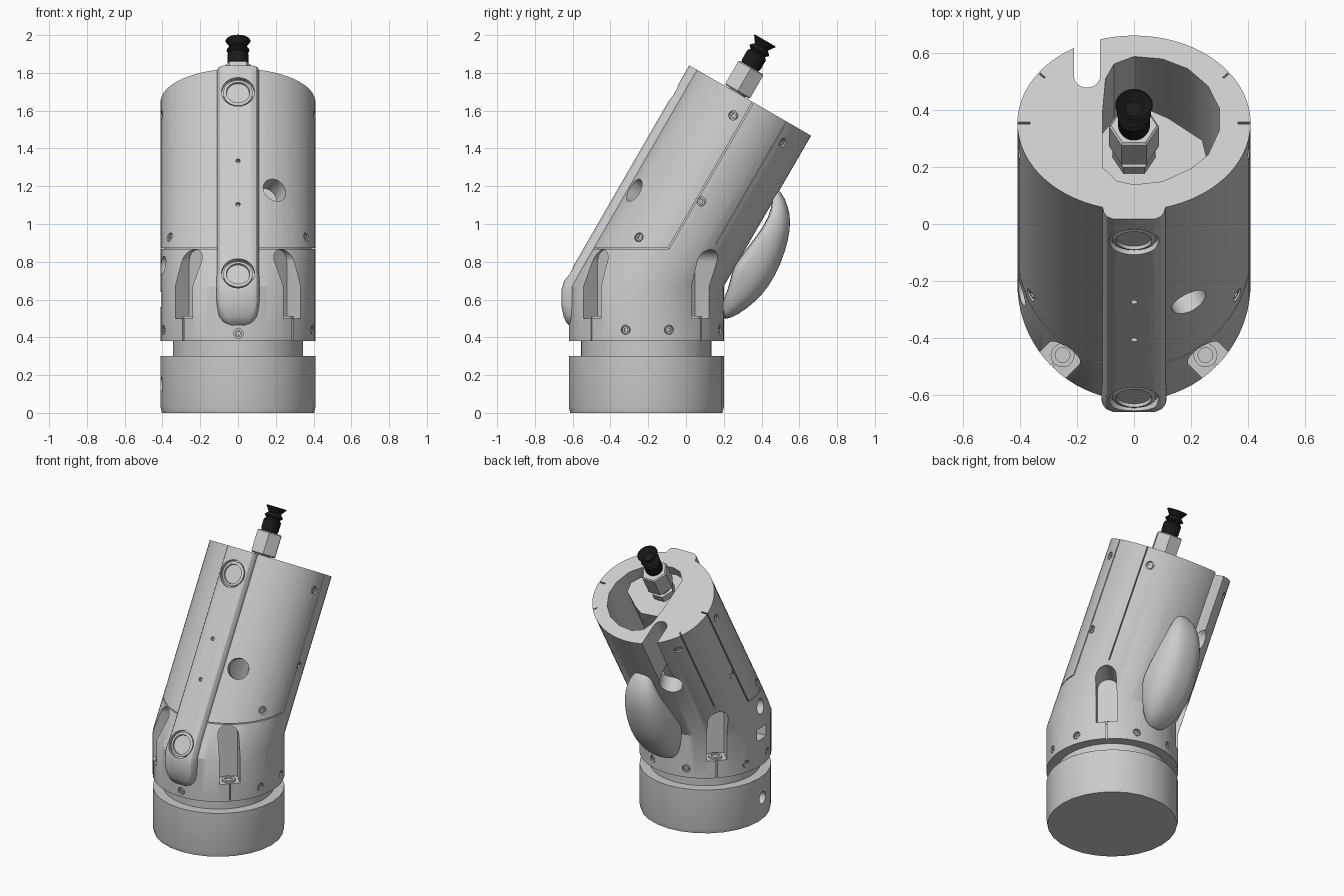
import bpy, bmesh, math
from mathutils import Vector as V, Matrix

if "Cube" in bpy.data.objects:
    bpy.data.objects.remove(bpy.data.objects["Cube"])

T30 = math.tan(math.radians(30))
YC = -0.21                      # axis of the upright base
R = 0.41
UP = V((0, 0, 1))


def frame(p, d, up=UP):
    z = V(d).normalized()
    x = up.cross(z).normalized()
    m = Matrix((x, z.cross(x), z)).transposed().to_4x4()
    m.translation = p
    return m


# Frame of the slanted top face: x across, y towards the back, z along the barrel
TOP = Matrix.Translation((0, 0.355, 1.645)) @ Matrix.Rotation(math.radians(-30), 4, 'X')


def loft(name, rings):
    bm = bmesh.new()
    vs = [[bm.verts.new(p) for p in r] for r in rings]
    n = len(rings[0])
    for a, b in zip(vs, vs[1:]):
        for i in range(n):
            j = (i + 1) % n
            bm.faces.new((a[i], a[j], b[j], b[i]))
    bm.faces.new(vs[0][::-1])
    bm.faces.new(vs[-1])
    bmesh.ops.recalc_face_normals(bm, faces=bm.faces)
    me = bpy.data.meshes.new(name)
    bm.to_mesh(me)
    bm.free()
    ob = bpy.data.objects.new(name, me)
    bpy.context.collection.objects.link(ob)
    return ob


def prism(name, m, pts, a, b):
    return loft(name, [[m @ V((x, y, h)) for x, y in pts] for h in (a, b)])


def lathe(name, m, profile, n=32):
    return loft(name, [[m @ V((r * math.cos(t), r * math.sin(t), h))
                for t in (2 * math.pi * i / n for i in range(n))] for r, h in profile])


def rod(name, m, r, a, b, n=24):
    return lathe(name, m, [(r, a), (r, b)], n)


def rect(x0, x1, y0, y1):
    return [(x0, y0), (x1, y0), (x1, y1), (x0, y1)]


def arc(cx, cy, r, a, b, n=12):
    return [(cx + r * math.cos(math.radians(a + (b - a) * i / n)),
             cy + r * math.sin(math.radians(a + (b - a) * i / n))) for i in range(n + 1)]


def cut(ob, cutters):
    bpy.context.view_layer.objects.active = ob
    for c in cutters:
        md = ob.modifiers.new("cut", 'BOOLEAN')
        md.operation, md.solver, md.object = 'DIFFERENCE', 'EXACT', c
        bpy.ops.object.modifier_apply(modifier=md.name)
        bpy.data.objects.remove(c)


def on_side(side, y, z):
    """Frame on the outer skin, looking straight out of it."""
    slope = T30 if z > 0.67 else 0
    dy = y - YC - max(0, z - 0.67) * T30
    x = side * math.sqrt(R * R - dy * dy)
    return frame((x, y, z), (x, dy, -dy * slope))


# Base drum and neck
base = lathe("base_drum", Matrix.Translation((0, YC, 0)),
             [(0.403, 0), (R, 0.03), (R, 0.30)], 28)
cut(base, [rod("c", on_side(-1, -0.25, 0.15), 0.04, -0.08, 0.05)])
rod("neck", Matrix.Translation((0, YC, 0)), 0.345, 0.29, 0.40, 48)

# Housing: upright collar continuing into the slanted barrel
ang = [2 * math.pi * i / 72 for i in range(72)]
low = [[V((R * math.cos(t), YC + R * math.sin(t), z)) for t in ang] for z in (0.38, 0.67)]
rim = [TOP @ V((R * math.cos(t), 0.355 * math.sin(t), 0)) for t in ang]
housing = loft("housing", low + [rim])

cuts = []
# Open cavity in the barrel, and the hose slot at the back left
cavity = [(-0.11, -0.18), (-0.06, -0.235), (0, -0.25), (0.1, -0.237), (0.2, -0.185), (0.26, -0.13),
          (0.3, -0.03), (0.3, 0.06), (0.26, 0.15), (0.19, 0.22), (0.1, 0.26), (0, 0.27),
          (-0.07, 0.24), (-0.1, 0.18), (-0.11, 0.05)]
cuts.append(prism("c", TOP, cavity, -0.8, 0.05))
cuts.append(prism("c", TOP, arc(-0.165, 0.19, 0.046, 180, 360) + [(-0.119, 0.5), (-0.211, 0.5)], -0.45, 0.05))
p = TOP @ V((-0.18, 0.32, -0.42))
cuts.append(rod("c", frame(p, (-0.4, 0.75, -0.43)), 0.075, -0.12, 0.1))
# Front window and the ports on the left side
cuts.append(rod("c", on_side(1, -0.276, 1.18), 0.066, -0.13, 0.08))
cuts.append(rod("c", on_side(-1, -0.24, 0.78), 0.05, -0.09, 0.05))
cuts.append(prism("c", on_side(-1, -0.24, 0.60), rect(-0.055, 0.055, -0.04, 0.04), -0.09, 0.05))
# Four bolt pockets on the diagonals
pocket = [(-0.065, 0.5), (0.065, 0.5)] + arc(0, 0.80, 0.065, 0, 180)
for a in (45, 135, 225, 315):
    d = V((math.cos(math.radians(a)), math.sin(math.radians(a)), 0))
    m = frame((0, YC, 0), d)
    cuts.append(prism("c", m, pocket, 0.30, 0.65))
    cuts.append(prism("c", m, rect(-0.004, 0.004, 0.3, 0.55), 0.39, 0.5))
    lathe("pocket_bolt", Matrix.Translation(V((0, YC, 0)) + d * 0.355),
          [(0.042, 0.49), (0.042, 0.512), (0.026, 0.512), (0.026, 0.502)], 20)
# Panel seams: along the barrel and across the front
for s in (1, -1):
    cuts.append(prism("c", TOP, rect(*sorted((s * 0.365, s * 0.5)), -0.004, 0.004), -0.894, 0.1))
    m = TOP @ Matrix.Translation((s * 0.335, 0.205, 0)) @ Matrix.Rotation(math.radians(45 * s), 4, 'Z')
    cuts.append(prism("c", m, rect(-0.03, 0.03, -0.003, 0.003), -0.75, 0.1))
seam_y = YC + 0.2 * T30
cuts.append(loft("c", [[V((r * math.cos(t), seam_y + r * math.sin(t), z))
            for r, z in ((0.39, 0.867), (0.45, 0.867), (0.45, 0.873), (0.39, 0.873))]
            for t in (math.pi * (1 + i / 36) for i in range(37))]))
# Screws, mirrored on both sides
screws = [(s, y, z) for s in (1, -1) for y, z in
          ((-0.32, 0.44), (-0.09, 0.44), (0.18, 0.44), (-0.25, 0.93),
           (0.08, 1.12), (0.25, 1.575), (0.51, 1.43))] + [(1, YC - R + 1e-5, 0.42)]
for q in screws:
    m = on_side(*q)
    cuts.append(rod("c", m, 0.025, -0.02, 0.03, 16))
    lathe("screw", m, [(0.019, -0.03), (0.019, -0.005), (0.01, -0.005), (0.01, -0.014)], 16)
cut(housing, cuts)

# Front rib, swept down the barrel and rounded off on the collar
n30 = TOP.to_3x3() @ V((0, -1, 0))
fwd = V((0, -1, 0))
path = [(TOP @ V((0, -0.39, 0)), n30, 0.11), (TOP @ V((0, -0.39, -1.22)), n30, 0.11),
        (V((0, -0.645, 0.70)), V((0, -0.95, 0.3)), 0.115), (V((0, -0.66, 0.65)), fwd, 0.115),
        (V((0, -0.66, 0.57)), fwd, 0.112), (V((0, -0.648, 0.51)), fwd, 0.10),
        (V((0, -0.635, 0.48)), fwd, 0.08), (V((0, -0.615, 0.46)), fwd, 0.045)]
half = [(1, 0.1), (1, 0.045), (0.96, 0.026), (0.86, 0.01), (0.66, 0)]
sect = half + [(-x, d) for x, d in half[::-1]]
rib = loft("front_rib", [[p - n * d + V((x * hw, 0, 0)) for x, d in sect] for p, n, hw in path])
ribcuts = []
for w, r, kind in ((-0.162, 0.088, 1), (-1.27, 0.088, 1), (-0.584, 0.012, 0), (-0.849, 0.012, 0)):
    m = frame(TOP @ V((0, -0.39, w)), n30)
    ribcuts.append(rod("c", m, r, -0.025, 0.08))
    if kind:
        lathe("rib_cap", m, [(0.078, -0.05), (0.078, -0.012), (0.066, -0.006),
                             (0.062, -0.006), (0.06, -0.018)])
cut(rib, ribcuts)

# Rounded bulge at the back: (y, z, half width, depth)
hull = [(0.465, 1.20, 0.03, 0.03), (0.505, 1.17, 0.075, 0.06), (0.54, 1.10, 0.115, 0.12),
        (0.555, 1.02, 0.14, 0.19), (0.545, 0.92, 0.155, 0.22), (0.50, 0.78, 0.165, 0.22),
        (0.44, 0.67, 0.165, 0.22), (0.37, 0.59, 0.155, 0.2), (0.28, 0.52, 0.13, 0.15),
        (0.19, 0.485, 0.08, 0.08)]
rings = []
for y, z, hw, dep in hull:
    p = V((0, y, z))
    inward = (V((0, 0.15, 0.85)) - p).normalized() * dep
    ring = []
    for i in range(25):
        c, s = math.cos(math.pi * i / 24), abs(math.sin(math.pi * i / 24))
        ring.append(p + inward * (1 - s ** 0.75) + V((math.copysign(abs(c) ** 0.8, c) * hw, 0, 0)))
    rings.append(ring)
bulge = loft("back_bulge", rings)
sub = bulge.modifiers.new("smooth", 'SUBSURF')
sub.levels = sub.render_levels = 1

# Mount plate and hex fitting in the cavity
prism("mount_block", TOP, [(-0.11, -0.17), (-0.05, -0.235), (0, -0.248), (0.12, -0.225), (0.22, -0.15),
      (0.255, -0.1), (0.24, -0.03), (0.12, 0.06), (0.06, 0.09), (-0.05, 0.08), (-0.11, 0)], -0.5, -0.07)
tip = TOP @ Matrix.Translation((0, -0.1, 0))
rod("fitting_neck", tip, 0.05, -0.1, 0.02)
rod("lock_nut", tip, 0.075, -0.075, -0.025, 6)
lathe("hex_nut", tip, [(0.08, 0.005), (0.088, 0.012), (0.088, 0.148), (0.08, 0.155)], 6)

# Black bellows cup
cup = lathe("suction_cup", TOP @ Matrix.Translation((0, -0.108, 0)),
            [(0.05, 0.15), (0.056, 0.17), (0.056, 0.225), (0.044, 0.238), (0.06, 0.254),
             (0.04, 0.276), (0.066, 0.312), (0.06, 0.315), (0.03, 0.285)])
black = bpy.data.materials.new("black_rubber")
black.diffuse_color = (0.01, 0.01, 0.01, 1)
black.use_nodes = True
black.node_tree.nodes["Principled BSDF"].inputs["Base Color"].default_value = black.diffuse_color
cup.data.materials.append(black)

# Smooth curved skins, keep edges crisp
for ob in bpy.data.objects:
    ob.select_set(True)
bpy.context.view_layer.objects.active = housing
bpy.ops.object.shade_smooth_by_angle(angle=math.radians(28))
